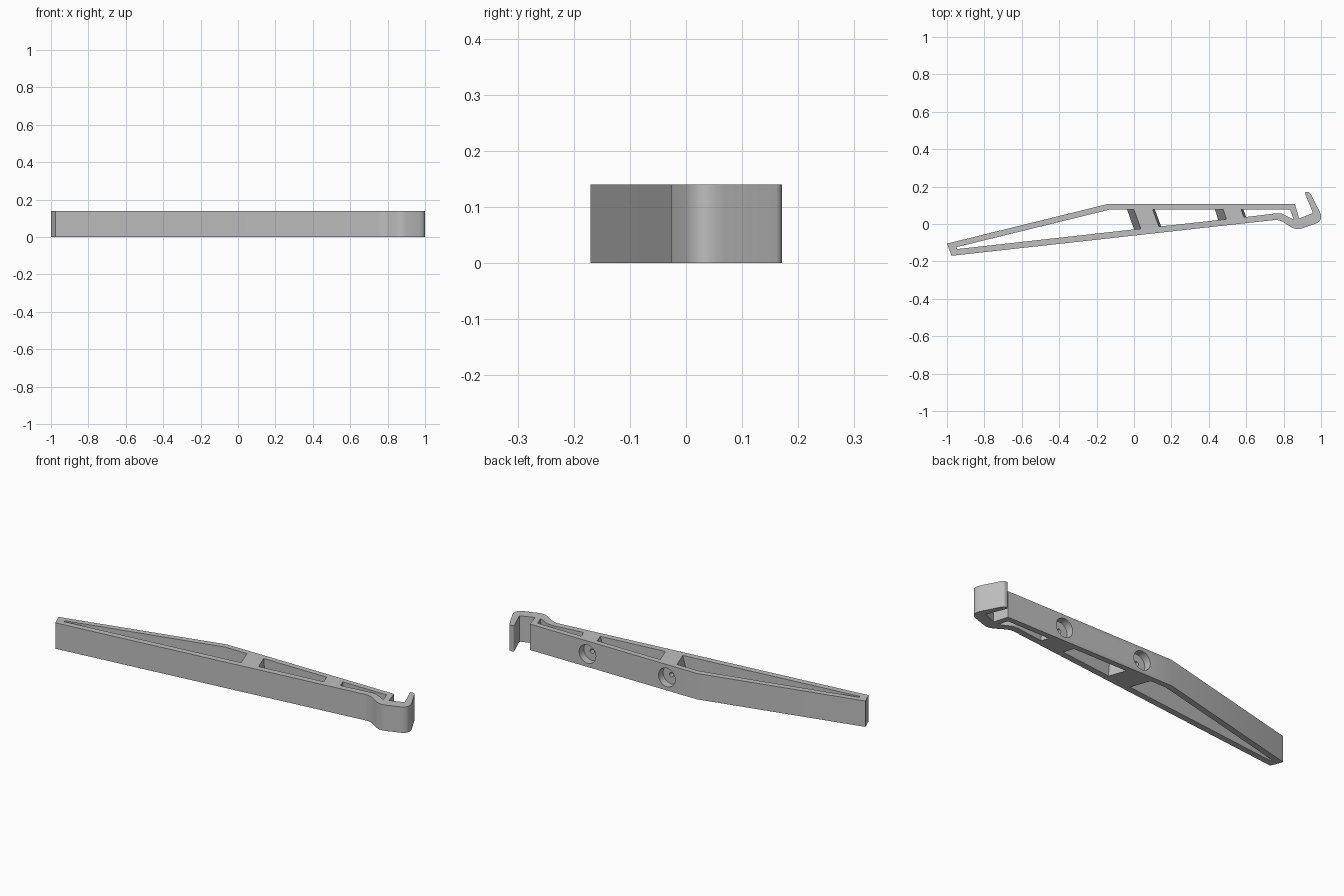
import bpy, bmesh, math
from mathutils import Vector

HEIGHT = 0.14

if "Cube" in bpy.data.objects:
    bpy.data.objects.remove(bpy.data.objects["Cube"])

grey = bpy.data.materials.new("plain_grey")
grey.use_nodes = True
colour = (0.52, 0.52, 0.52, 1)
grey.diffuse_color = colour
grey.node_tree.nodes["Principled BSDF"].inputs["Base Color"].default_value = colour


def rounded(corners, steps=8):
    """Round each (x, y, cut) corner of a closed profile."""
    result = []
    for i, (x, y, cut) in enumerate(corners):
        p = Vector((x, y))
        if not cut:
            result.append(p)
            continue
        before = Vector(corners[i - 1][:2]) - p
        after = Vector(corners[(i + 1) % len(corners)][:2]) - p
        a = p + before.normalized() * min(cut, before.length * 0.48)
        b = p + after.normalized() * min(cut, after.length * 0.48)
        for k in range(steps + 1):
            t = k / steps
            result.append(a * (1 - t) ** 2 + p * 2 * t * (1 - t) + b * t * t)
    return result


def prism(name, low, high, z0, z1):
    """Solid between two matching profiles; they may differ to give sloped walls."""
    bm = bmesh.new()
    bottom = [bm.verts.new((p[0], p[1], z0)) for p in low]
    top = [bm.verts.new((p[0], p[1], z1)) for p in high]
    bm.faces.new(bottom[::-1])
    bm.faces.new(top)
    for i in range(len(low)):
        j = (i + 1) % len(low)
        bm.faces.new((bottom[i], bottom[j], top[j], top[i]))
    bmesh.ops.recalc_face_normals(bm, faces=bm.faces)
    mesh = bpy.data.meshes.new(name)
    bm.to_mesh(mesh)
    bm.free()
    mesh.materials.append(grey)
    obj = bpy.data.objects.new(name, mesh)
    bpy.context.collection.objects.link(obj)
    return obj


def carve(body, cutter):
    """Subtract the cutter and remove it."""
    mod = body.modifiers.new("cut", "BOOLEAN")
    mod.operation = "DIFFERENCE"
    mod.solver = "EXACT"
    mod.object = cutter
    bpy.context.view_layer.objects.active = body
    bpy.ops.object.modifier_apply(modifier=mod.name)
    bpy.data.objects.remove(cutter)


def bore(x, y_start, y_end, radius):
    """Cylinder cutter running along y at half height."""
    bpy.ops.mesh.primitive_cylinder_add(
        vertices=32, radius=radius, depth=y_end - y_start,
        location=(x, (y_start + y_end) / 2, HEIGHT / 2),
        rotation=(math.pi / 2, 0, 0))
    cutter = bpy.context.object
    cutter.data.materials.append(grey)
    return cutter


# Arm outline with the curved hook at its left end
outline = rounded([
    (-1.0, -0.105, 0), (-0.975, -0.17, 0),
    (0.775, 0.024, 0.03), (0.868, -0.034, 0.035),
    (1.018, 0.018, 0.055), (0.939, 0.171, 0.012), (0.911, 0.171, 0.012),
    (0.957, 0.058, 0.006), (0.883, 0.03, 0), (0.86, 0.107, 0), (-0.14, 0.107, 0)])
arm = prism("bracket_arm", outline, outline, 0, HEIGHT)

# Windows between the bars: (bottom profile, top profile), struts taper upwards
long_side = [(-0.13, 0.077), (-0.95, -0.124), (-0.945, -0.134)]
hook_side = [(0.76, 0.057), (0.79, 0.055), (0.853, 0.024), (0.835, 0.077)]
windows = [
    (long_side + [(0.0, -0.029), (-0.037, 0.077)],
     long_side + [(0.037, -0.025), (0.0, 0.077)]),
    ([(0.112, 0.077), (0.145, -0.013), (0.45, 0.021), (0.433, 0.077)],
     [(0.1, 0.077), (0.133, -0.014), (0.495, 0.026), (0.478, 0.077)]),
    ([(0.585, 0.077), (0.6, 0.037)] + hook_side,
     [(0.573, 0.077), (0.588, 0.036)] + hook_side)]
for low, high in windows:
    carve(arm, prism("window_cutter", low, high, -0.001, HEIGHT + 0.001))

# Counterbored screw holes in the back bar
for x in (0.04, 0.515):
    carve(arm, bore(x, 0.067, 0.15, 0.05))
    carve(arm, bore(x, 0.04, 0.1, 0.012))

# Smooth curves, sharp edges
bpy.ops.object.select_all(action="DESELECT")
arm.select_set(True)
bpy.context.view_layer.objects.active = arm
bpy.ops.object.shade_smooth_by_angle(angle=math.radians(30))
